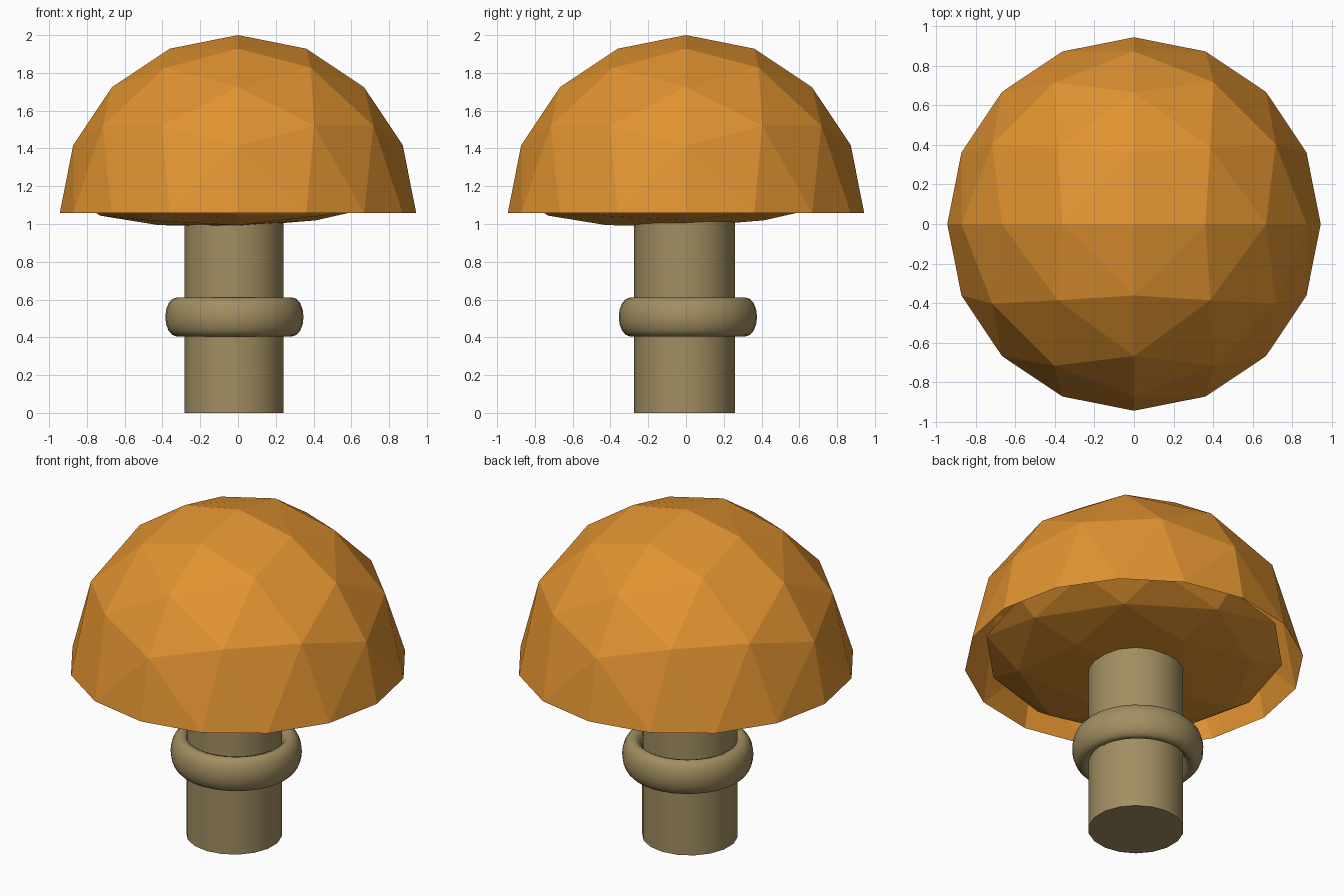
import bpy, bmesh, math
from mathutils import Vector, Matrix

if "Cube" in bpy.data.objects:
    bpy.data.objects.remove(bpy.data.objects["Cube"])


def material(name, color):
    m = bpy.data.materials.new(name)
    m.diffuse_color = (*color, 1)
    m.use_nodes = True
    m.node_tree.nodes["Principled BSDF"].inputs["Base Color"].default_value = m.diffuse_color
    return m


ORANGE = material("cap_orange", (0.75, 0.29, 0.03))
TAN = material("stem_tan", (0.36, 0.27, 0.12))


def slerp(a, b, t):
    w = a.angle(b, 0)
    if w < 1e-6:
        return a.copy()
    return (a * math.sin((1 - t) * w) + b * math.sin(t * w)) / math.sin(w)


def half_octa_sphere(name, n, matrix):
    """Open faceted half sphere: four octahedron faces, n rows each."""
    bm = bmesh.new()
    up = Vector((0, 0, 1))
    for q in range(4):
        a, b = (Vector((round(math.cos(t)), round(math.sin(t)), 0))
                for t in (q * math.pi / 2, (q + 1) * math.pi / 2))
        rows = []
        for r in range(n + 1):
            p, s = slerp(up, a, r / n), slerp(up, b, r / n)
            rows.append([bm.verts.new(slerp(p, s, k / r if r else 0))
                         for k in range(r + 1)])
        for r in range(n):
            for k in range(r + 1):
                bm.faces.new((rows[r][k], rows[r + 1][k], rows[r + 1][k + 1]))
                if k < r:
                    bm.faces.new((rows[r][k], rows[r + 1][k + 1], rows[r][k + 1]))
    bmesh.ops.remove_doubles(bm, verts=bm.verts, dist=1e-4)
    bmesh.ops.transform(bm, matrix=matrix, verts=bm.verts)
    me = bpy.data.meshes.new(name)
    bm.to_mesh(me)
    bm.free()
    ob = bpy.data.objects.new(name, me)
    bpy.context.collection.objects.link(ob)
    me.materials.append(ORANGE)
    return ob


# Cap dome
half_octa_sphere("cap", 4, Matrix.Translation((0, 0, 1.057))
                 @ Matrix.Diagonal((0.944, 0.944, 0.943, 1)))

# Shallow faceted underside, turned upside down and slightly tilted
half_octa_sphere("cap_underside", 3, Matrix.Translation((-0.01, -0.01, 1.147))
                 @ Matrix.Rotation(0.03, 4, 'X')
                 @ Matrix.Rotation(-0.03, 4, 'Y')
                 @ Matrix.Rotation(math.pi, 4, 'X')
                 @ Matrix.Diagonal((0.835, 0.835, 0.162, 1)))

# Stem
bpy.ops.mesh.primitive_cylinder_add(vertices=18, radius=0.267, depth=1.12,
                                    location=(-0.021, -0.008, 0.56))
stem = bpy.context.object
stem.name = "stem"

# Ring around the stem
bpy.ops.mesh.primitive_torus_add(major_segments=32, minor_segments=16,
                                 major_radius=0.306, minor_radius=0.06,
                                 location=(-0.019, 0.01, 0.508))
ring = bpy.context.object
ring.name = "stem_ring"
ring.scale.z = 0.103 / 0.06

for ob in (stem, ring):
    ob.data.materials.append(TAN)
    bpy.ops.object.select_all(action='DESELECT')
    ob.select_set(True)
    bpy.context.view_layer.objects.active = ob
    bpy.ops.object.shade_smooth_by_angle(angle=math.radians(40))
